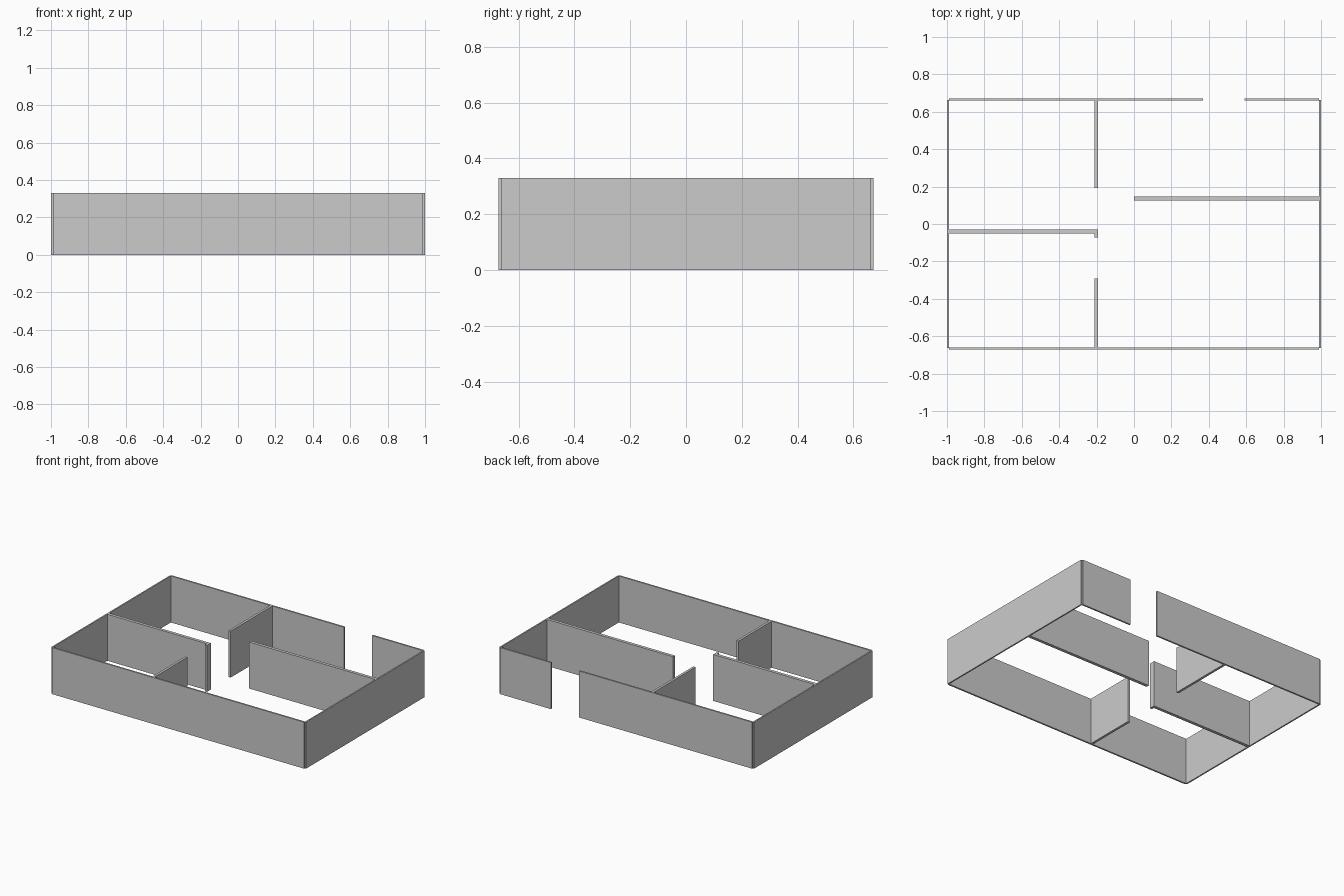
import bpy
import bmesh
from mathutils import Matrix

if "Cube" in bpy.data.objects:
    bpy.data.objects.remove(bpy.data.objects["Cube"])

HEIGHT = 0.33


def wall(name, x0, x1, y0, y1):
    """Solid upright wall filling a rectangle of the floor plan."""
    bm = bmesh.new()
    size = Matrix.Diagonal((x1 - x0, y1 - y0, HEIGHT, 1))
    place = Matrix.Translation(((x0 + x1) / 2, (y0 + y1) / 2, HEIGHT / 2))
    bmesh.ops.create_cube(bm, size=1, matrix=place @ size)
    mesh = bpy.data.meshes.new(name)
    bm.to_mesh(mesh)
    bm.free()
    bpy.context.collection.objects.link(bpy.data.objects.new(name, mesh))


# Outer walls, with open notches at the corners and a doorway at the back
for side, s in (("left", -1), ("right", 1)):
    wall(f"{side}_outer_wall", *sorted((s * 0.99, s * 1.0)), -0.663, 0.663)
wall("front_outer_wall", -0.99, 0.99, -0.672, -0.66)
wall("back_outer_wall_left", -0.99, 0.37, 0.66, 0.672)
wall("back_outer_wall_right", 0.592, 0.99, 0.66, 0.672)

# Dividing walls running front to back, with two doorways
wall("back_divider", -0.21, -0.193, 0.193, 0.66)
wall("front_divider", -0.21, -0.193, -0.66, -0.291)
wall("doorway_stub", -0.21, -0.193, -0.072, -0.052)

# Dividing walls running left to right
wall("left_divider", -0.99, -0.193, -0.052, -0.03)
wall("right_divider", 0.0, 0.99, 0.125, 0.147)
